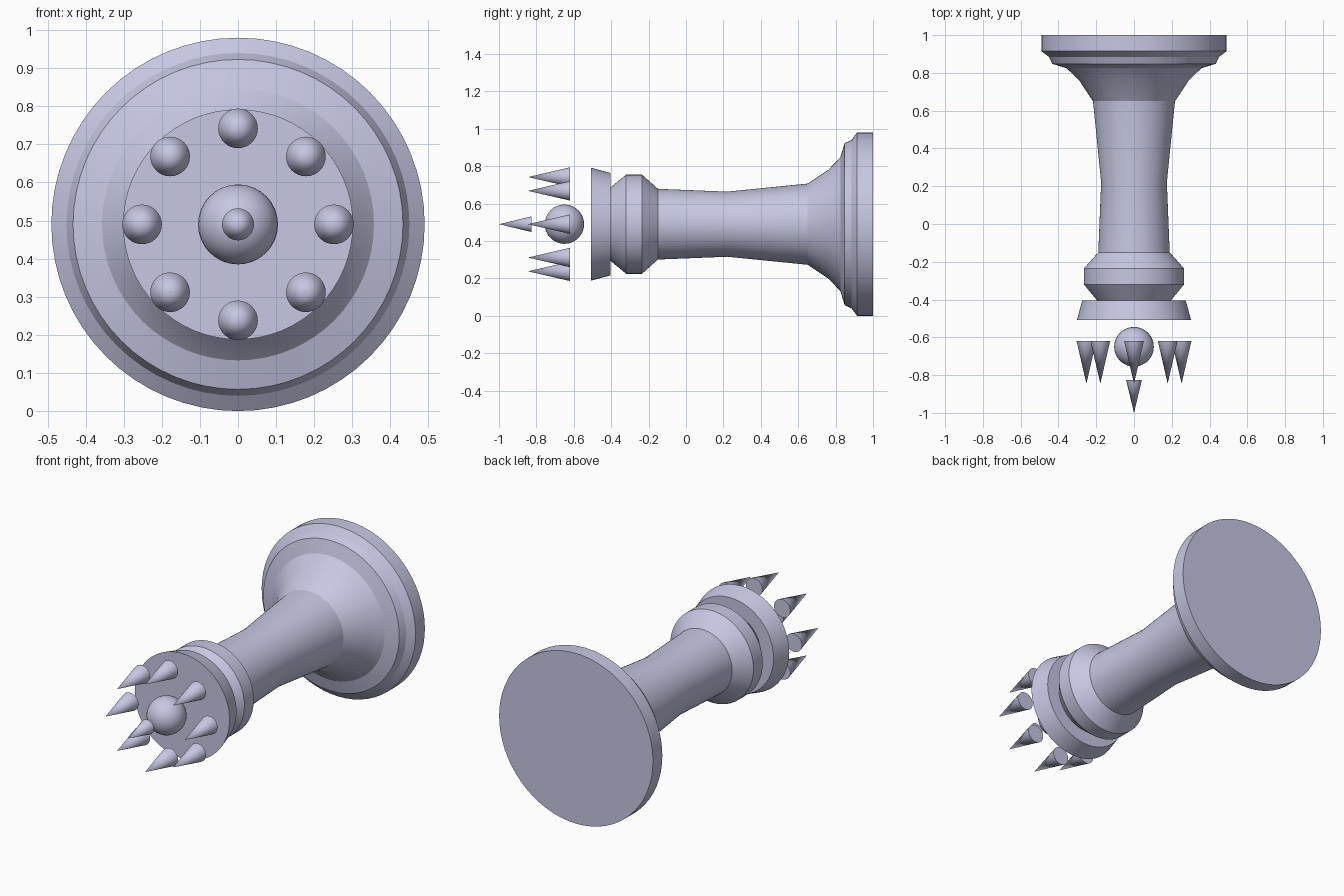
import bpy, bmesh, math
from mathutils import Matrix

cube = bpy.data.objects.get("Cube")
if cube:
    bpy.data.objects.remove(cube, do_unlink=True)

AXIS_Z = 0.49  # height of the piece's lengthwise axis

lavender = bpy.data.materials.new("pale lavender")
lavender.use_nodes = True
colour = (0.57, 0.57, 0.77, 1)
lavender.diffuse_color = colour
lavender.node_tree.nodes["Principled BSDF"].inputs["Base Color"].default_value = colour


def finish(name, bm, angle=30):
    bmesh.ops.recalc_face_normals(bm, faces=bm.faces)
    mesh = bpy.data.meshes.new(name)
    bm.to_mesh(mesh)
    bm.free()
    mesh.materials.append(lavender)
    obj = bpy.data.objects.new(name, mesh)
    bpy.context.collection.objects.link(obj)
    bpy.ops.object.select_all(action="DESELECT")
    obj.select_set(True)
    bpy.context.view_layer.objects.active = obj
    bpy.ops.object.shade_smooth_by_angle(angle=math.radians(angle))
    return obj


def turned(name, profile, x=0, z=AXIS_Z, sides=64, angle=30):
    """Closed solid turned about the y direction from (y, radius) points."""
    bm = bmesh.new()
    rings = []
    for y, r in profile:
        if r == 0:
            rings.append([bm.verts.new((x, y, z))] * sides)
            continue
        turns = [math.tau * i / sides for i in range(sides)]
        rings.append([bm.verts.new((x + r * math.cos(a), y, z + r * math.sin(a)))
                      for a in turns])
    for low, high in zip(rings, rings[1:]):
        for i in range(sides):
            j = (i + 1) % sides
            corners = dict.fromkeys((low[i], low[j], high[j], high[i]))
            bm.faces.new(list(corners))
    for ring, (y, r) in ((rings[0], profile[0]), (rings[-1], profile[-1])):
        if r > 0:
            bm.faces.new(ring)
    return finish(name, bm, angle)


# Base and shaft
turned("base_plinth", [(1.0, 0.49), (0.915, 0.49), (0.885, 0.45), (0.848, 0.433),
                       (0.825, 0.357), (0.76, 0.29), (0.65, 0.217), (0.22, 0.174),
                       (-0.15, 0.189)], angle=25)

# Collar and crown
turned("collar", [(-0.15, 0.189), (-0.235, 0.265), (-0.32, 0.265), (-0.405, 0.195)])
turned("crown_band", [(-0.405, 0.274), (-0.508, 0.302)])

# Ball with its pointed finial
bm = bmesh.new()
bmesh.ops.create_uvsphere(bm, u_segments=32, v_segments=16, radius=0.105,
                          matrix=Matrix.Translation((0, -0.65, AXIS_Z)))
finish("crown_ball", bm)
turned("ball_finial", [(-0.825, 0.042), (-1.0, 0)], sides=32)

# Ring of crown spikes
for i in range(8):
    a = math.tau * i / 8
    turned(f"crown_spike_{i + 1}", [(-0.62, 0.052), (-0.845, 0)],
           x=0.252 * math.cos(a), z=AXIS_Z + 0.252 * math.sin(a), sides=32)
